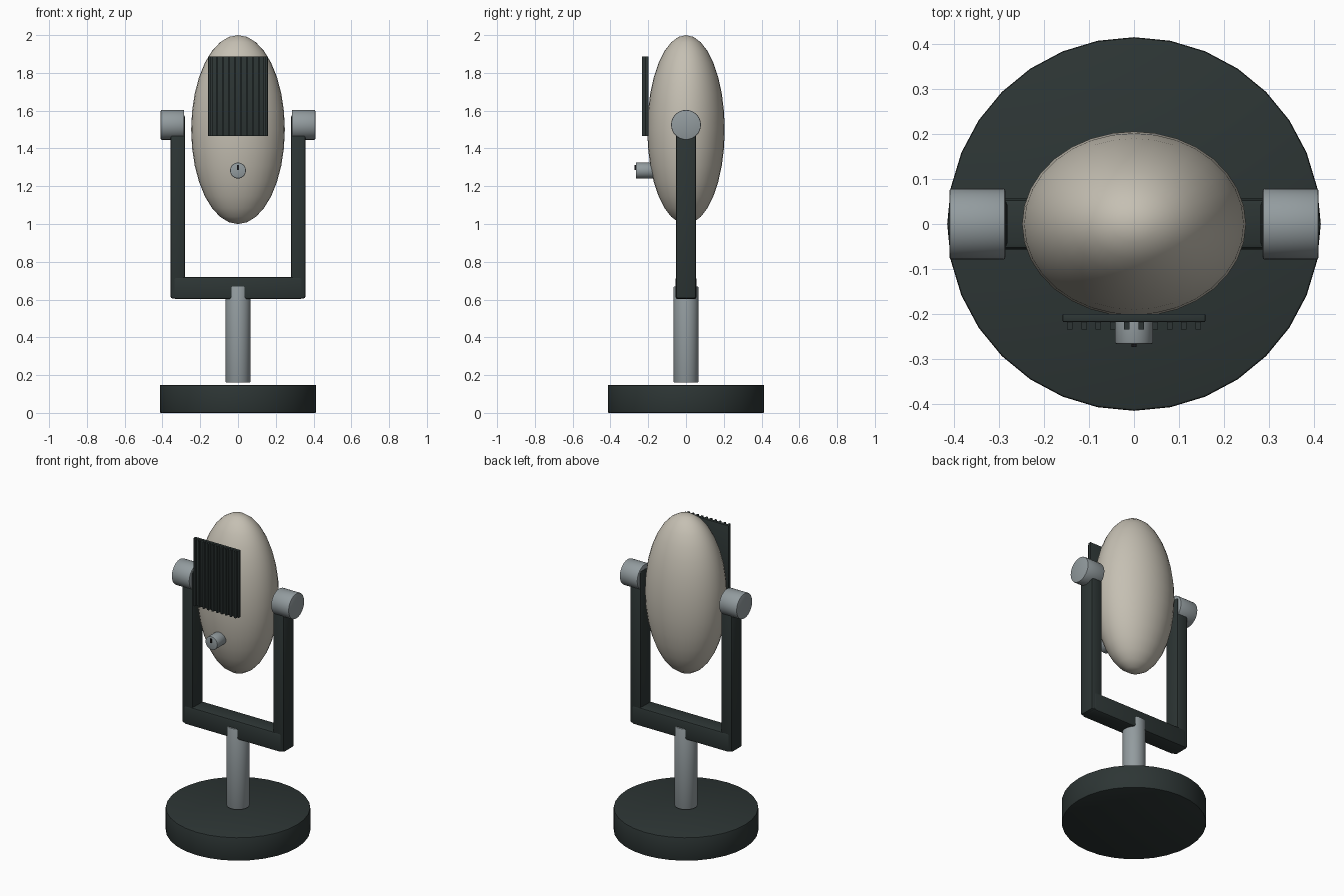
import bpy
from math import pi

if "Cube" in bpy.data.objects:
    bpy.data.objects.remove(bpy.data.objects["Cube"])


def material(name, rgb):
    m = bpy.data.materials.new(name)
    m.diffuse_color = (*rgb, 1)
    m.use_nodes = True
    m.node_tree.nodes["Principled BSDF"].inputs["Base Color"].default_value = m.diffuse_color
    return m


DARK = material("dark grey green", (0.026, 0.036, 0.035))
METAL = material("brushed metal", (0.29, 0.33, 0.345))
SHELL = material("warm beige", (0.56, 0.525, 0.45))
BLACK = material("black", (0.008, 0.008, 0.009))


def finish(name, mat, bevel=0.0, segments=2):
    ob = bpy.context.object
    ob.name = name
    ob.data.materials.append(mat)
    bpy.ops.object.transform_apply(location=False, rotation=True, scale=True)
    if bevel:
        mod = ob.modifiers.new("bevel", 'BEVEL')
        mod.width = bevel
        mod.segments = segments
        mod.limit_method = 'ANGLE'
        bpy.ops.object.modifier_apply(modifier=mod.name)
    bpy.ops.object.shade_smooth_by_angle()
    return ob


def box(name, x, y, z, mat, bevel=0.0):
    """Box from (min, max) pairs."""
    bpy.ops.mesh.primitive_cube_add(size=1, location=[sum(p) / 2 for p in (x, y, z)])
    bpy.context.object.scale = [p[1] - p[0] for p in (x, y, z)]
    return finish(name, mat, bevel)


def cylinder(name, centre, radius, depth, mat, rot=(0, 0, 0), bevel=0.005):
    bpy.ops.mesh.primitive_cylinder_add(vertices=32, radius=radius, depth=depth,
                                        location=centre, rotation=rot)
    return finish(name, mat, bevel)


# Stand
cylinder("base", (0, 0, 0.074), 0.414, 0.148, DARK, bevel=0.006)
cylinder("pole", (0, 0, 0.415), 0.066, 0.51, METAL)

# Yoke with pivot knobs on both sides
box("yoke_crossbar", (-0.34, 0.34), (-0.056, 0.056), (0.602, 0.72), DARK, 0.012)
for s, side in ((-1, "left"), (1, "right")):
    box(f"yoke_arm_{side}", sorted((s * 0.28, s * 0.357)), (-0.053, 0.053),
        (0.605, 1.577), DARK, 0.012)
    cylinder(f"pivot_knob_{side}", (s * 0.347, 0, 1.525), 0.079, 0.124, METAL,
             (0, pi / 2, 0))

# Egg-shaped body
bpy.ops.mesh.primitive_uv_sphere_add(segments=32, ring_count=16, radius=1,
                                     location=(0, 0, 1.5))
bpy.context.object.scale = (0.248, 0.205, 0.5)
finish("body", SHELL)

# Front grille: plate with ten vertical ribs
box("grille_plate", (-0.158, 0.158), (-0.217, -0.199), (1.465, 1.888), DARK, 0.002)
for i in range(10):
    x = (i - 4.5) * 0.0316
    box(f"grille_rib_{i + 1}", (x - 0.006, x + 0.006), (-0.234, -0.215),
        (1.467, 1.886), DARK)

# Control dial with pointer mark
cylinder("dial", (0, -0.218, 1.283), 0.042, 0.096, METAL, (pi / 2, 0, 0), 0.004)
box("dial_mark", (-0.005, 0.005), (-0.273, -0.264), (1.287, 1.312), BLACK)
